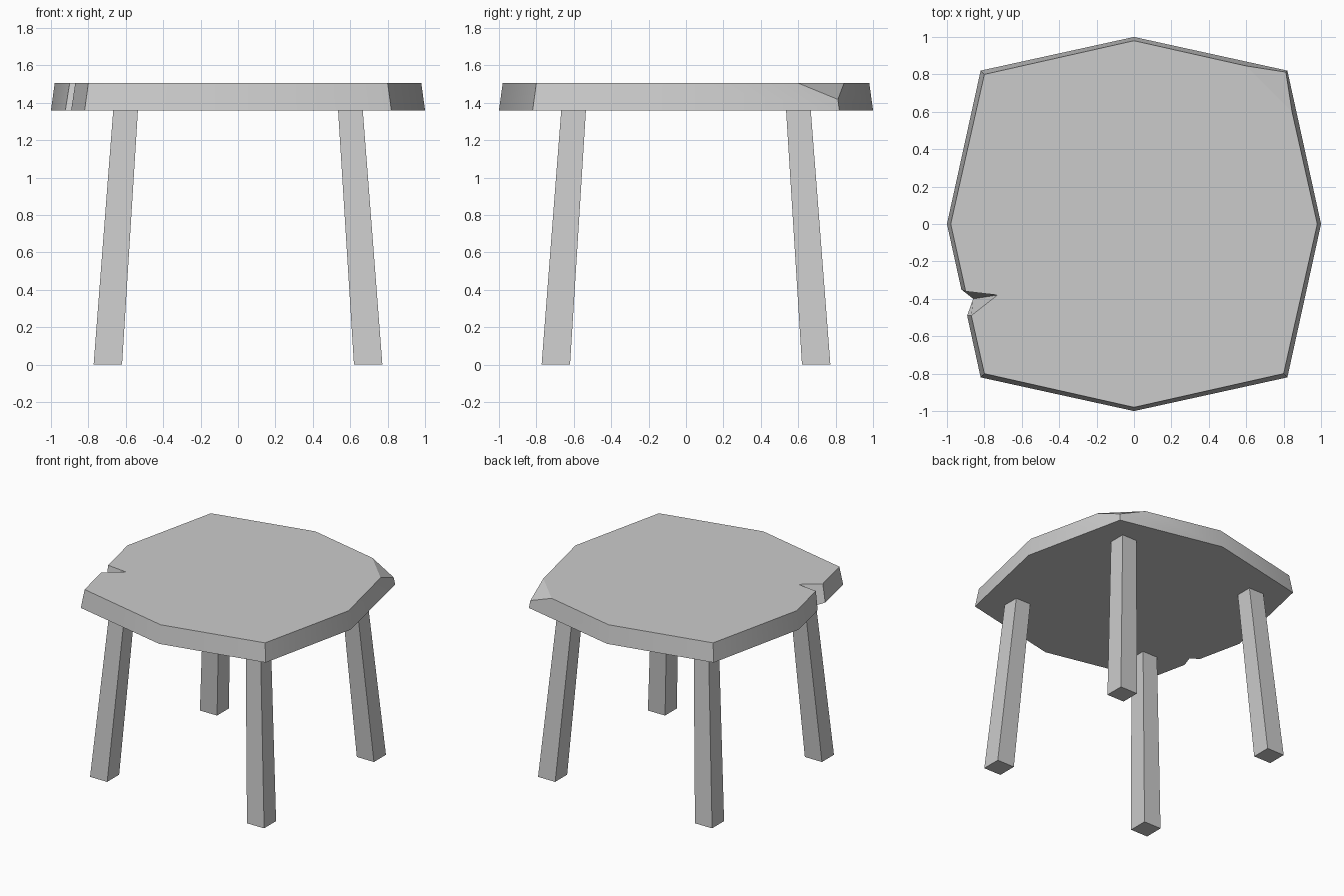
import bpy, bmesh, math
from mathutils import Vector

if "Cube" in bpy.data.objects:
    bpy.data.objects.remove(bpy.data.objects["Cube"])


def make_object(name, bm):
    bmesh.ops.recalc_face_normals(bm, faces=bm.faces[:])
    mesh = bpy.data.meshes.new(name)
    bm.to_mesh(mesh)
    bm.free()
    obj = bpy.data.objects.new(name, mesh)
    bpy.context.collection.objects.link(obj)
    return obj


def loft(low, high, z0, z1):
    """Closed solid between two outlines with the same point count."""
    bm = bmesh.new()
    a = [bm.verts.new((x, y, z0)) for x, y in low]
    b = [bm.verts.new((x, y, z1)) for x, y in high]
    n = len(a)
    for i in range(n):
        j = (i + 1) % n
        bm.faces.new((a[i], a[j], b[j], b[i]))
    bm.faces.new(a[::-1])
    bm.faces.new(b)
    return bm


def outline(mid, corner, notch):
    """Uneven octagon with a notch in the left edge, counter-clockwise."""
    m, c = mid, corner
    return [(m, 0), (c, c), (0, m), (-c, c), (-m, 0), *notch,
            (-c, -c), (0, -m), (c, -c)]


# Table top with a split in the left edge
bm = loft(outline(1.0, 0.82, [(-0.923, -0.35), (-0.86, -0.40), (-0.892, -0.49)]),
          outline(0.98, 0.80, [(-0.90, -0.36), (-0.73, -0.38), (-0.87, -0.49)]),
          1.36, 1.505)

# Chipped back right corner
p, q, r = Vector((0.845, 0.60, 1.505)), Vector((0.60, 0.845, 1.505)), Vector((0.81, 0.81, 1.42))
normal = (q - p).cross(r - p)
if normal.z < 0:
    normal.negate()
cut = bmesh.ops.bisect_plane(bm, geom=bm.verts[:] + bm.edges[:] + bm.faces[:],
                             plane_co=p, plane_no=normal, clear_outer=True)
bmesh.ops.holes_fill(bm, edges=[e for e in bm.edges if e.is_boundary], sides=0)
top = make_object("table_top", bm)
top.select_set(True)
bpy.context.view_layer.objects.active = top
bpy.ops.object.shade_smooth_by_angle(angle=math.radians(30))


# Four splayed, tapering legs
def square(inner, outer, sx, sy):
    return [(sx * x, sy * y) for x, y in
            ((inner, inner), (outer, inner), (outer, outer), (inner, outer))]


for side, sx in (("left", -1), ("right", 1)):
    for end, sy in (("front", -1), ("back", 1)):
        make_object(f"{end}_{side}_leg",
                    loft(square(0.62, 0.772, sx, sy), square(0.535, 0.667, sx, sy), 0, 1.362))
